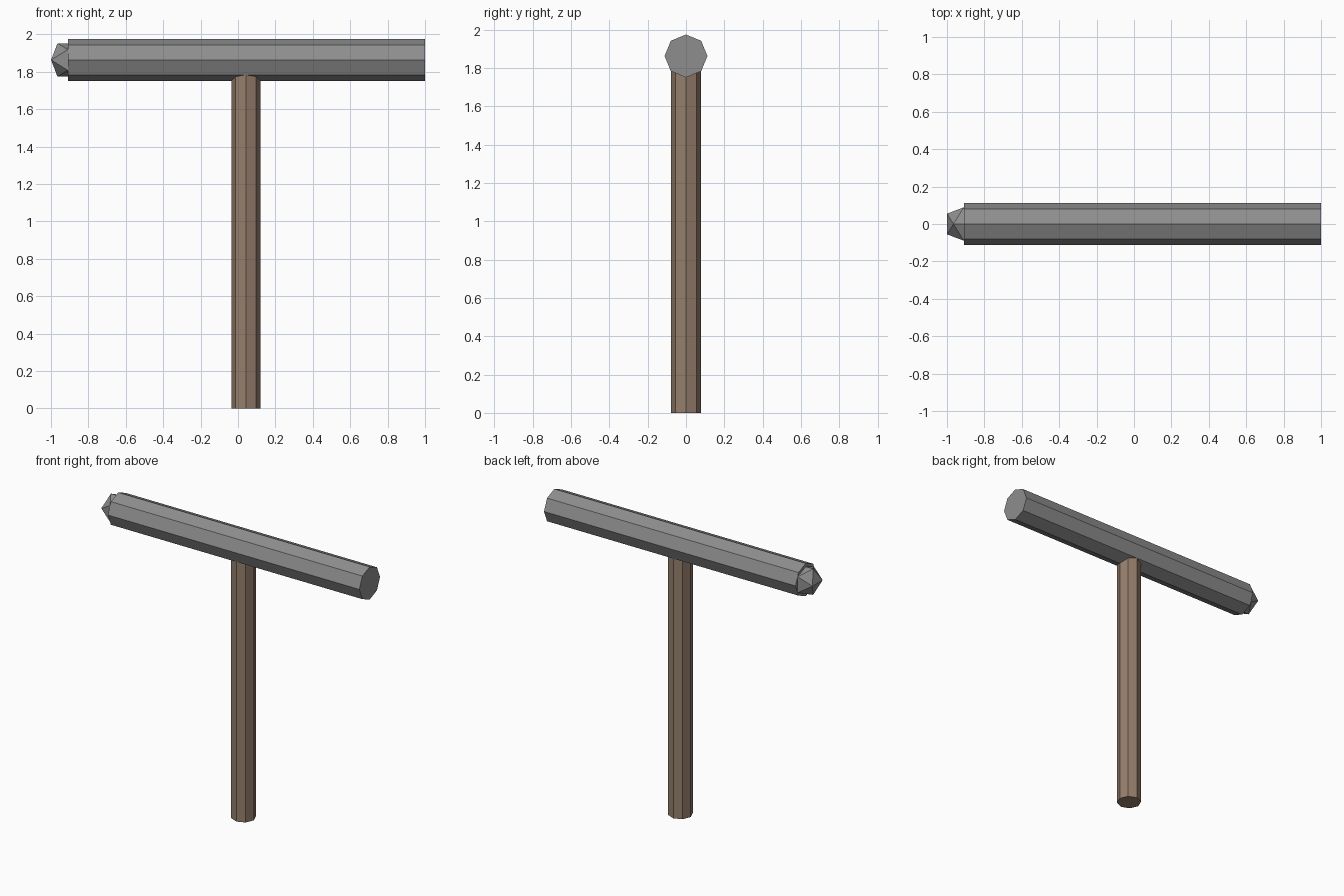
import bpy
from math import radians

cube = bpy.data.objects.get("Cube")
if cube:
    bpy.data.objects.remove(cube, do_unlink=True)


def make_material(name, rgb):
    mat = bpy.data.materials.new(name)
    mat.use_nodes = True
    colour = (*rgb, 1.0)
    mat.diffuse_color = colour
    bsdf = next(n for n in mat.node_tree.nodes if n.type == 'BSDF_PRINCIPLED')
    bsdf.inputs["Base Color"].default_value = colour
    return mat


def finish(name, mat):
    obj = bpy.context.object
    obj.name = obj.data.name = name
    obj.data.materials.append(mat)
    bpy.ops.object.shade_flat()
    return obj


def octagonal_bar(name, mat, radius, length, centre, tilt=0.0):
    bpy.ops.mesh.primitive_cylinder_add(
        vertices=8, radius=radius, depth=length,
        location=centre, rotation=(0, tilt, 0))
    return finish(name, mat)


wood = make_material("brown wood", (0.30, 0.21, 0.15))
metal = make_material("grey metal", (0.27, 0.27, 0.27))

HEAD_Z = 1.863
HEAD_START, HEAD_END = -0.91, 1.0
HANDLE_TOP = 1.80

# Upright handle, its top sunk into the head
octagonal_bar("handle", wood, 0.078, HANDLE_TOP, (0.042, 0, HANDLE_TOP / 2))

# Long bar across the top
octagonal_bar("head", metal, 0.112, HEAD_END - HEAD_START,
              ((HEAD_START + HEAD_END) / 2, 0, HEAD_Z), radians(90))

# Faceted tip, turned so that one edge leads
bpy.ops.mesh.primitive_ico_sphere_add(
    subdivisions=1, radius=0.105, location=(HEAD_START, 0, HEAD_Z),
    rotation=(0, radians(-31.72), 0))
finish("faceted_tip", metal)
